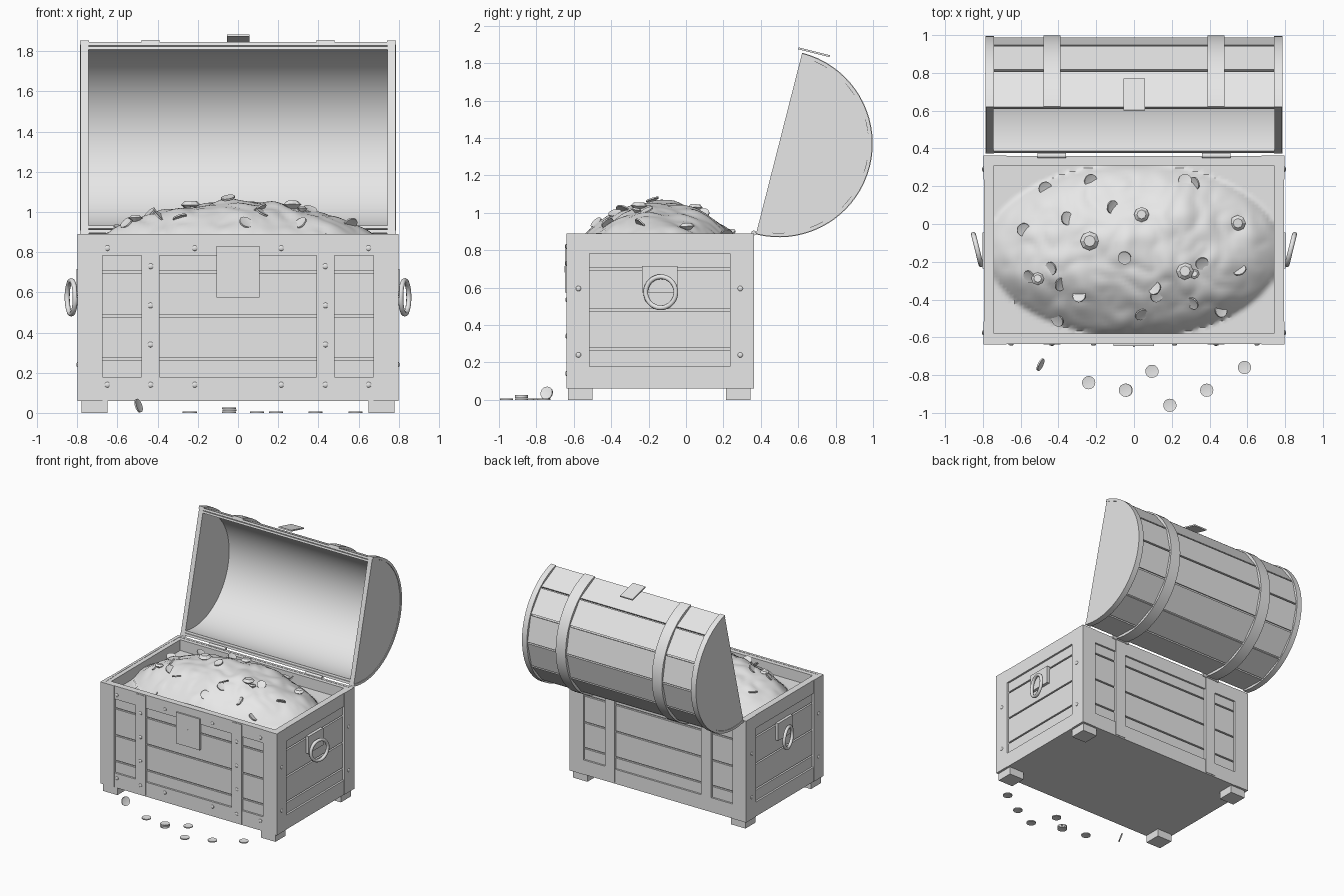
import bpy, bmesh, math, random
from mathutils import Vector, Matrix, noise

if "Cube" in bpy.data.objects:
    bpy.data.objects.remove(bpy.data.objects["Cube"])

random.seed(4)
mat = bpy.data.materials.new("plain_grey")
mat.diffuse_color = (0.8, 0.8, 0.8, 1)
mat.use_nodes = True
mat.node_tree.nodes["Principled BSDF"].inputs["Base Color"].default_value = mat.diffuse_color


def finish(bm, name, smooth=False):
    bmesh.ops.recalc_face_normals(bm, faces=bm.faces)
    me = bpy.data.meshes.new(name)
    bm.to_mesh(me)
    bm.free()
    ob = bpy.data.objects.new(name, me)
    bpy.context.collection.objects.link(ob)
    me.materials.append(mat)
    if smooth:
        bpy.ops.object.select_all(action='DESELECT')
        ob.select_set(True)
        bpy.context.view_layer.objects.active = ob
        bpy.ops.object.shade_smooth_by_angle(angle=math.radians(35))
    return ob


def box(bm, x0, x1, y0, y1, z0, z1):
    m = Matrix.Translation(((x0 + x1) / 2, (y0 + y1) / 2, (z0 + z1) / 2))
    bmesh.ops.create_cube(bm, size=1, matrix=m @ Matrix.Diagonal((x1 - x0, y1 - y0, z1 - z0, 1)))


def boxes(name, items):
    bm = bmesh.new()
    for b in items:
        box(bm, *b)
    return finish(bm, name)


def prism(bm, pts, x0, x1):
    # extrude a closed (y, z) outline along x
    a = [bm.verts.new((x0, y, z)) for y, z in pts]
    b = [bm.verts.new((x1, y, z)) for y, z in pts]
    n = len(pts)
    bm.faces.new(a)
    bm.faces.new(b[::-1])
    for i in range(n):
        bm.faces.new((a[i], a[(i + 1) % n], b[(i + 1) % n], b[i]))


def sides(b):
    # a box and its left-right mirror
    return [b, (-b[1], -b[0]) + tuple(b[2:])]


X, YF, YB, Z0, Z1 = 0.795, -0.635, 0.36, 0.06, 0.89
CY = -0.14

# --- chest body -------------------------------------------------------
boxes("chest_walls", sides((0.74, 0.765, -0.605, 0.33, Z0, 0.885)) +
      [(-0.765, 0.765, -0.605, -0.58, Z0, 0.885), (-0.765, 0.765, 0.31, 0.33, Z0, 0.885)])
boxes("chest_floor", [(-0.78, 0.78, -0.62, 0.345, Z0, 0.09)])
boxes("feet", [b for y in (-0.63, 0.215) for b in sides((0.65, 0.78, y, y + 0.13, 0, Z0))])

levels = [0.065, 0.27, 0.48, 0.70, 0.885]
planks = []
for lo, hi in zip(levels, levels[1:]):
    lo, hi = lo + 0.006, hi - 0.006
    planks += [(-0.77, 0.77, -0.62, -0.60, lo, hi), (-0.77, 0.77, 0.325, 0.345, lo, hi)]
    planks += sides((0.76, 0.78, -0.61, 0.335, lo, hi))
boxes("wall_planks", planks)

# corner posts, rails and straps
boxes("corner_posts", [b for y0, y1 in ((YF - 0.003, YF + 0.02), (YB - 0.02, YB + 0.003))
                       for b in sides((0.675, X + 0.003, y0, y1, Z0, Z1))] +
      [b for y0, y1 in ((YF - 0.003, -0.515), (0.235, YB + 0.003))
       for b in sides((X - 0.025, X + 0.003, y0, y1, Z0, Z1))])
rails = []
for z0, z1 in ((Z0, 0.178), (0.782, Z1)):
    rails += [(-0.68, 0.68, YF, YF + 0.02, z0, z1), (-0.68, 0.68, YB - 0.02, YB, z0, z1)]
    rails += sides((X - 0.02, X, -0.52, 0.24, z0, z1))
boxes("rails", rails)
boxes("top_rim", [(-0.775, 0.775, -0.62, -0.58, 0.87, 0.888), (-0.775, 0.775, 0.31, 0.345, 0.87, 0.888)] +
      sides((0.74, 0.78, -0.6, 0.33, 0.87, 0.888)))
boxes("body_straps", [b for y0, y1 in ((YF - 0.004, YF + 0.02), (YB - 0.02, YB + 0.004))
                      for b in sides((0.39, 0.48, y0, y1, Z0 + 0.01, Z1 - 0.01))])

# lock plate with keyhole, and side handle plates
boxes("lock_plate", [(-0.108, 0.106, -0.647, -0.63, 0.575, 0.83)])
boxes("keyhole", [(-0.005, 0.005, -0.65, -0.645, 0.68, 0.715)])
boxes("handle_plates", sides((0.77, 0.803, CY - 0.095, CY + 0.095, 0.575, 0.715)))

# rivets
bm = bmesh.new()
spots = [(x, YF - 0.003, z) for x in (-0.65, -0.215, 0.215, 0.65) for z in (0.14, 0.82)]
spots += [(x, YF - 0.004, z) for x in (-0.435, 0.435) for z in (0.14, 0.34, 0.535, 0.73)]
spots += [(s * (X + 0.003), y, z) for s in (-1, 1) for y in (-0.575, 0.29) for z in (0.24, 0.595)]
for p in spots:
    flat = (0.45, 1, 1, 1) if abs(p[0]) > 0.7 else (1, 0.45, 1, 1)
    bmesh.ops.create_uvsphere(bm, u_segments=10, v_segments=6, radius=0.014,
                              matrix=Matrix.Translation(p) @ Matrix.Diagonal(flat))
finish(bm, "rivets", True)

# ring handles, swung out at the back
for s, label in ((-1, "left"), (1, "right")):
    bpy.ops.mesh.primitive_torus_add(major_segments=32, minor_segments=8, major_radius=0.083,
                                     minor_radius=0.013, location=(s * 0.83, CY + 0.005, 0.575))
    ob = bpy.context.object
    ob.name = label + "_ring_handle"
    ob.rotation_euler = (0, math.pi / 2, -s * math.radians(14))
    ob.data.materials.append(mat)
    bpy.ops.object.shade_smooth_by_angle(angle=math.radians(60))

# --- lid: half barrel tipped open -------------------------------------
LY, LZ, TOP = 0.4975, 1.37, 75.7


def lp(r, a):
    a = math.radians(a)
    return LY + r * math.cos(a), LZ + r * math.sin(a)


def arc(r, a0, a1, n):
    return [lp(r, a0 + (a1 - a0) * i / n) for i in range(n + 1)]


def band(bm, r0, r1, x0, x1, n=36):
    prism(bm, arc(r1, TOP, TOP - 180, n) + arc(r0, TOP - 180, TOP, n), x0, x1)


bm = bmesh.new()
band(bm, 0.452, 0.468, -0.75, 0.75, 40)
finish(bm, "lid_lining", True)

bm = bmesh.new()
step = 180 / 7
for i in range(7):
    a0, a1 = TOP - i * step - 0.7 * (i > 0), TOP - (i + 1) * step + 0.7 * (i < 6)
    prism(bm, [lp(0.49, a0), lp(0.49, a1), lp(0.472, a1), lp(0.472, a0)], -0.775, 0.775)
finish(bm, "lid_planks")

bm = bmesh.new()
for s in (-1, 1):
    prism(bm, arc(0.488, TOP, TOP - 180, 7), s * 0.745, s * 0.783)
finish(bm, "lid_ends")

bm = bmesh.new()
for s in (-1, 1):
    band(bm, 0.478, 0.498, s * 0.742, s * 0.787)
    band(bm, 0.478, 0.501, s * 0.39, s * 0.48)
finish(bm, "lid_straps", True)

# lid hasp and hinges
bm = bmesh.new()
prism(bm, [(0.603, 1.884), (0.77, 1.842), (0.768, 1.832), (0.60, 1.874)], -0.055, 0.058)
finish(bm, "lid_hasp")
bm = bmesh.new()
for s in (-1, 1):
    m = Matrix.Translation((s * 0.435, 0.362, 0.892)) @ Matrix.Rotation(math.pi / 2, 4, 'Y')
    bmesh.ops.create_cone(bm, cap_ends=True, segments=12, radius1=0.013, radius2=0.013, depth=0.15, matrix=m)
finish(bm, "hinges", True)


# --- treasure ---------------------------------------------------------
def heap(x, y):
    r2 = (x / 0.78) ** 2 + ((y - CY) / 0.455) ** 2
    h = max(0, 1 - r2) ** 0.8
    n = noise.noise((x * 5, y * 5, 1.7)) * 0.022 + abs(noise.noise((x * 9, y * 9, 6.1))) * 0.02
    return 0.80 + 0.25 * h + n * min(1, h * 2.5)


bm = bmesh.new()
bmesh.ops.create_grid(bm, x_segments=80, y_segments=50, size=1)
for v in bm.verts:
    x, y = v.co.x * 0.745, CY + 0.005 + v.co.y * 0.45
    v.co = (x, y, heap(x, y))
finish(bm, "gold_heap", True)


def coin(bm, m, r=0.035, t=0.008):
    # disc with a raised rim
    bmesh.ops.create_cone(bm, cap_ends=True, segments=20, radius1=r, radius2=r, depth=t, matrix=m)
    caps = [f for f in bm.faces if len(f.verts) == 20 and abs(f.calc_area() - 3.09 * r * r) < 0.1 * r * r]
    new = caps[-2:]
    bmesh.ops.inset_individual(bm, faces=new, thickness=r * 0.2, depth=-t * 0.2)


coins = [(-.47, .19), (-.23, .23), (.27, .23), (.32, .215), (-.115, .09), (-.355, .03), (-.585, -.03),
         (-.05, -.18), (-.44, -.235), (-.39, -.32), (-.29, -.38), (-.405, -.51), (.04, -.48), (.11, -.34),
         (.12, -.38), (.36, -.21), (.31, -.42), (.46, -.46), (.56, -.245), (-.555, -.28)]
bm = bmesh.new()
for x, y in coins:
    tilt = Matrix.Rotation(random.uniform(0.2, 0.9), 4, 'X')
    spin = Matrix.Rotation(random.uniform(0, 6.28), 4, 'Z')
    coin(bm, Matrix.Translation((x, y, heap(x, y) + 0.008)) @ spin @ tilt)
finish(bm, "heap_coins", True)

# cut gems: octagonal table, girdle and point
bm = bmesh.new()
for x, y, r in ((-.235, -.09, .05), (.04, .05, .04), (.55, .005, .042), (.27, -.25, .046),
                (.32, -.265, .026), (-.51, -.29, .034)):
    m = Matrix.Translation((x, y, heap(x, y) + 0.012)) @ Matrix.Rotation(random.uniform(-.3, .3), 4, 'X')
    for r1, r2, d, z in ((r, r * .6, r * .4, r * .2), (r * .1, r, r * .7, -r * .35)):
        bmesh.ops.create_cone(bm, cap_ends=True, segments=8, radius1=r1, radius2=r2, depth=d,
                              matrix=m @ Matrix.Translation((0, 0, z)))
finish(bm, "gems")

# coins on the ground: singles, a stack and one on its edge
bm = bmesh.new()
for x, y in ((-.24, -.84), (-.045, -.88), (.095, -.78), (.19, -.96), (.385, -.88), (.585, -.76)):
    for k in range(3 if x == -.045 else 1):
        coin(bm, Matrix.Translation((x + 0.003 * (k % 2), y, 0.004 + 0.0095 * k)))
coin(bm, Matrix.Translation((-.495, -.745, .036)) @ Matrix.Rotation(-0.45, 4, 'Z')
     @ Matrix.Rotation(math.radians(72), 4, 'Y'))
finish(bm, "ground_coins", True)
